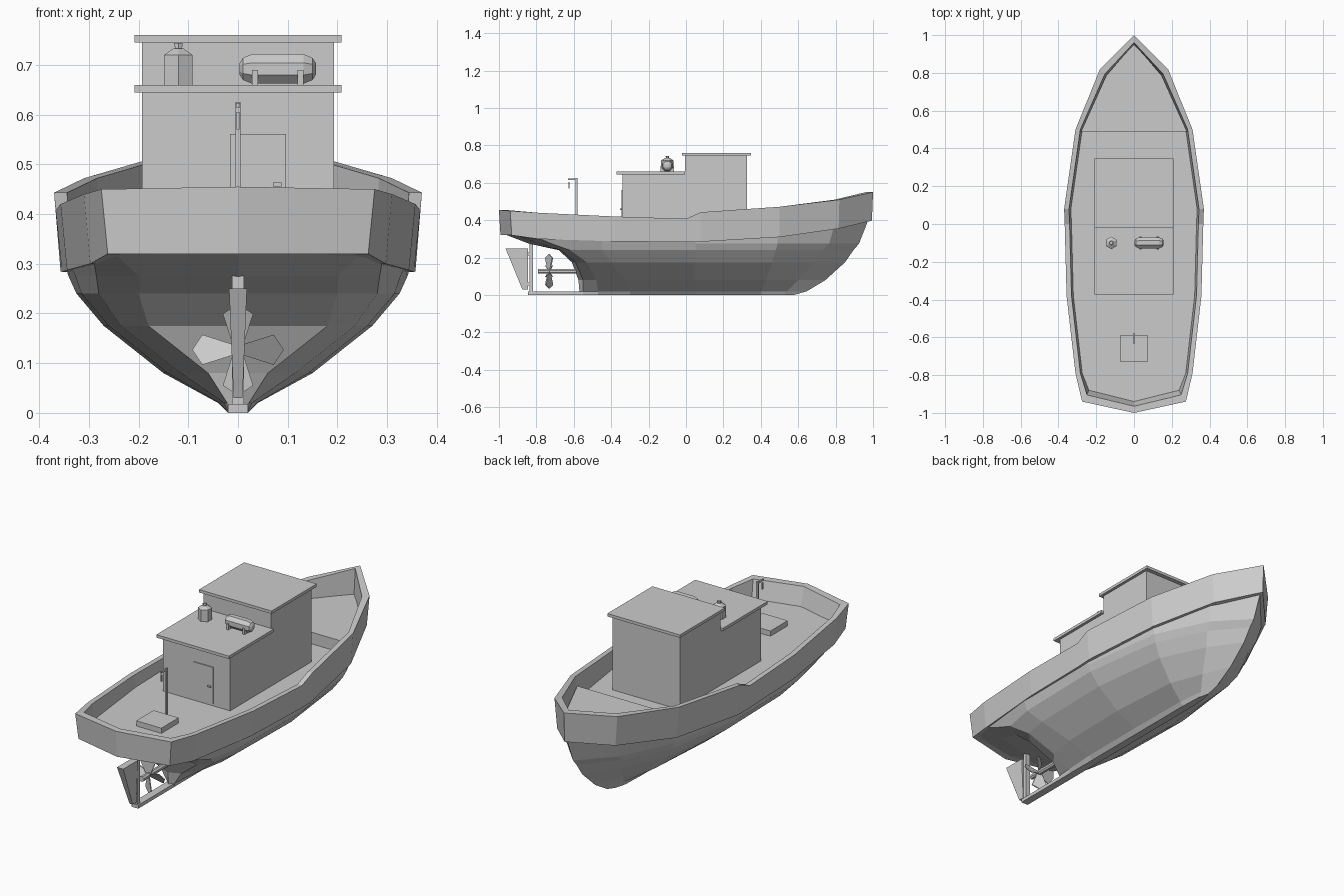
import bpy, bmesh, math
from mathutils import Matrix, Vector

if "Cube" in bpy.data.objects:
    bpy.data.objects.remove(bpy.data.objects["Cube"])


def finish(bm, name, mirror=False):
    bmesh.ops.remove_doubles(bm, verts=bm.verts, dist=0.0005)
    bmesh.ops.recalc_face_normals(bm, faces=bm.faces)
    me = bpy.data.meshes.new(name)
    bm.to_mesh(me)
    bm.free()
    ob = bpy.data.objects.new(name, me)
    bpy.context.collection.objects.link(ob)
    if mirror:
        m = ob.modifiers.new("mirror", "MIRROR")
        m.use_mirror_merge = True
    return ob


def loft(name, rows):
    """Skin rows of (x, y, z) points for the +x half, then mirror."""
    bm = bmesh.new()
    vs = [[bm.verts.new(p) for p in r] for r in rows]
    for a, b in zip(vs, vs[1:]):
        for i in range(len(a) - 1):
            pts = []
            for v in (a[i], a[i + 1], b[i + 1], b[i]):
                if all((v.co - w.co).length > 0.0005 for w in pts):
                    pts.append(v)
            if len(pts) > 2:
                bm.faces.new(pts)
    return finish(bm, name, True)


def box(name, x0, x1, y0, y1, z0, z1):
    bm = bmesh.new()
    bmesh.ops.create_cube(bm, size=1)
    for v in bm.verts:
        v.co = ((x0 + x1) / 2 + v.co.x * (x1 - x0),
                (y0 + y1) / 2 + v.co.y * (y1 - y0),
                (z0 + z1) / 2 + v.co.z * (z1 - z0))
    return finish(bm, name)


def prism(name, pts, shift):
    """Polygon extruded along a vector."""
    bm = bmesh.new()
    f = bm.faces.new([bm.verts.new(p) for p in pts])
    g = bmesh.ops.extrude_face_region(bm, geom=[f])
    bmesh.ops.translate(bm, vec=shift, verts=[
        e for e in g["geom"] if isinstance(e, bmesh.types.BMVert)])
    return finish(bm, name)


def turned(name, prof, n, axis, centre):
    """Rings of (radius, distance) stacked along an axis."""
    rot = Vector((0, 0, 1)).rotation_difference(Vector(axis)).to_matrix()
    bm = bmesh.new()
    rings = [[bm.verts.new(rot @ Vector((
        r * math.cos(2 * math.pi * (k + .5) / n),
        r * math.sin(2 * math.pi * (k + .5) / n), d)) + Vector(centre))
        for k in range(n)] for r, d in prof]
    for a, b in zip(rings, rings[1:]):
        for k in range(n):
            bm.faces.new((a[k], a[(k + 1) % n], b[(k + 1) % n], b[k]))
    bm.faces.new(rings[0])
    bm.faces.new(rings[-1])
    return finish(bm, name)


# Hull: waterlines from stern centre to stem
sheer = [(0, -.97), (.25, -.92), (.29, -.79), (.335, -.45),
         (.345, .05), (.285, .49), (.165, .79), (0, .975)]
sheer_z = [.325, .323, .305, .292, .288, .315, .36, .402]
levels = [
    (.275, [(0, -.84), (.20, -.78), (.285, -.72), (.327, -.45),
            (.341, .05), (.28, .49), (.152, .765), (0, .925)]),
    (.24, [(0, -.68), (.20, -.67), (.28, -.62), (.315, -.45),
           (.325, .05), (.265, .48), (.14, .73), (0, .895)]),
    (.175, [(0, -.61), (.18, -.59), (.235, -.53), (.26, -.4),
            (.27, .05), (.22, .46), (.11, .69), (0, .85)]),
    (.08, [(0, -.575), (.06, -.55), (.115, -.48), (.142, -.33),
           (.15, .05), (.125, .43), (.06, .6), (0, .745)]),
    (.02, [(0, -.57), (.022, -.55), (.028, -.47), (.038, -.3),
           (.04, .05), (.035, .4), (.02, .54), (0, .645)]),
    (0, [(0, -.57), (.02, -.55), (.02, -.47), (.02, -.3),
         (.02, .05), (.02, .4), (.015, .52), (0, .575)]),
]
rows = [[(0, y, z) for (x, y), z in zip(sheer, sheer_z)],
        [(x, y, z) for (x, y), z in zip(sheer, sheer_z)]]
rows += [[(x, y, z) for x, y in pts] for z, pts in levels]
rows.append([(0, y, 0) for x, y in levels[-1][1]])
loft("hull", rows)

# Bulwark with stepped rail, and the deck inside it
rail = [(0, -1), (.275, -.94), (.31, -.79), (.357, -.38), (.367, 0),
        (.37, .08), (.31, .5), (.18, .82), (0, 1)]
top_z = [.455, .45, .44, .42, .408, .443, .472, .51, .55]
low_z = [.32, .32, .30, .287, .283, .285, .31, .355, .398]
DECK = .36


def inset(dx, stern, bow):
    out = []
    for x, y in rail:
        yy = y + stern if y < -.9 else y - bow * max(0, (y - .5) / .5)
        out.append((max(0, x - dx), yy))
    return out


low, inner, floor = inset(.013, .008, .006), inset(.026, .035, .04), inset(.036, .06, .055)
loft("bulwark_and_deck", [
    [(0, p[1], z) for p, z in zip(low, low_z)],
    [(*p, z) for p, z in zip(low, low_z)],
    [(*p, z) for p, z in zip(rail, top_z)],
    [(*p, z) for p, z in zip(inner, top_z)],
    [(*p, DECK) for p in floor],
    [(0, p[1], DECK) for p in floor]])
half = [(.28, .49), (.147, .785)]
prism("foredeck", [(x, y, DECK - .01) for x, y in half] + [(0, .955, DECK - .01)]
      + [(-x, y, DECK - .01) for x, y in reversed(half)], (0, 0, .07))

# Deckhouse and wheelhouse
box("deckhouse", -.193, .193, -.34, 0, DECK - .01, .646)
box("deckhouse_roof", -.208, .208, -.372, -.005, .645, .66)
box("wheelhouse", -.193, .193, -.006, .325, DECK - .01, .746)
box("wheelhouse_roof", -.208, .208, -.022, .347, .745, .76)
box("door", -.016, .097, -.345, -.335, DECK + .01, .561)
box("door_handle", .07, .088, -.352, -.344, .455, .463)

# Roof fittings
turned("vent", [(.033, .66), (.033, .72), (.012, .733), (.008, .733),
                (.008, .737), (.01, .737), (.01, .744)], 6, (0, 0, 1), (-.12, -.1, 0))
turned("life_raft", [(.012, -.077), (.024, -.07), (.032, -.052), (.032, .052),
                     (.024, .07), (.012, .077)], 8, (1, 0, 0), (.08, -.1, .692))
for x in (.034, .126):
    box("raft_cradle", x - .006, x + .006, -.135, -.065, .655, .69)

# Aft deck: hatch and small davit
box("hatch", -.072, .072, -.73, -.588, DECK - .01, .387)
box("davit_post", -.005, .005, -.592, -.581, DECK, .625)
box("davit_arm", -.004, .004, -.632, -.59, .614, .623)
box("davit_hook", -.003, .003, -.629, -.622, .57, .605)

# Skeg, rudder post and tapered rudder blade
box("skeg", -.02, .02, -.845, -.54, 0, .018)
box("rudder_post", -.012, .012, -.838, -.818, .01, .29)
blade = box("rudder", -.018, .018, -.965, -.845, .03, .25)
for v in blade.data.vertices:
    if v.co.z < .1:
        v.co.x *= .5
        if v.co.y < -.9:
            v.co.y = -.875
for z in (.06, .22):
    box("rudder_hinge", -.008, .008, -.87, -.83, z - .008, z + .008)

# Propeller shaft and four pitched blades
turned("propeller_shaft", [(.014, -.79), (.014, -.55)], 8, (0, 1, 0), (0, 0, .127))
for k in range(4):
    m = (Matrix.Translation((0, -.735, .127)) @ Matrix.Rotation(k * math.pi / 2, 4, "Y")
         @ Matrix.Rotation(math.radians(32), 4, "Z"))
    pts = [(-.012, 0, .008), (-.036, 0, .072), (0, 0, .092), (.036, 0, .072), (.012, 0, .008)]
    prism("propeller_blade", [m @ Vector(p) for p in pts], (0, .006, 0))
